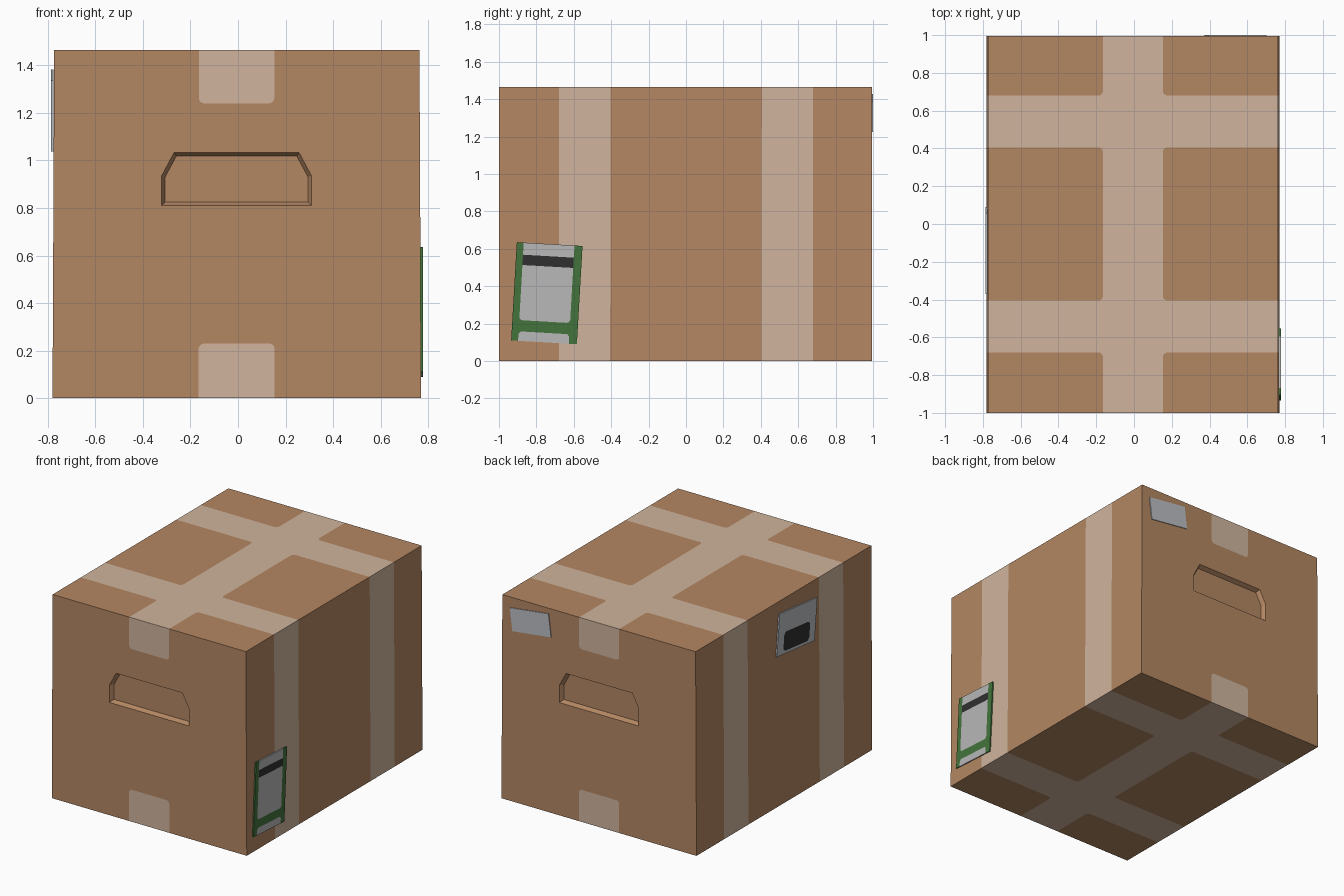
import bpy, bmesh, math
from mathutils import Vector, Matrix

if "Cube" in bpy.data.objects:
    bpy.data.objects.remove(bpy.data.objects["Cube"])


def material(name, r, g, b):
    lin = [((c / 255 + 0.055) / 1.055) ** 2.4 for c in (r, g, b)]
    m = bpy.data.materials.new(name)
    m.diffuse_color = (*lin, 1)
    m.use_nodes = True
    m.node_tree.nodes["Principled BSDF"].inputs["Base Color"].default_value = m.diffuse_color
    return m


cardboard = material("cardboard", 180, 135, 99)
tape = material("packing_tape", 208, 181, 157)
white = material("label_white", 184, 184, 184)
green = material("label_green", 67, 116, 60)
dark = material("label_dark", 48, 48, 48)
grey = material("label_grey", 187, 190, 196)


def block(lo, hi):
    bm = bmesh.new()
    bmesh.ops.create_cube(bm, size=1)
    for v in bm.verts:
        v.co = [hi[i] if v.co[i] > 0 else lo[i] for i in range(3)]
    return bm


def slice_at(bm, axis, values):
    n = Vector([float(i == axis) for i in range(3)])
    for d in values:
        bmesh.ops.bisect_plane(bm, geom=bm.verts[:] + bm.edges[:] + bm.faces[:],
                               plane_co=n * d, plane_no=n, dist=1e-5)
    bm.normal_update()


def round_corner(bm, p, a, b, r, old, new):
    """Trim the corner p of a face of material old (a, b point into it)."""
    p, a, b = Vector(p), Vector(a), Vector(b)
    axis = a.cross(b)
    bm.normal_update()
    for f in bm.faces:
        d = f.calc_center_median() - p
        if (f.material_index == old and abs(f.normal.dot(axis)) > 0.9
                and d.dot(a) > 0 and d.dot(b) > 0
                and any((v.co - p).length < 1e-4 for v in f.verts)):
            break
    else:
        return
    for t in (15, 45, 75):
        t = math.radians(t)
        n = -(a * math.cos(t) + b * math.sin(t))
        co = p + (a + b) * r + n * r
        res = bmesh.ops.bisect_plane(bm, geom=[f] + f.edges[:] + f.verts[:],
                                     plane_co=co, plane_no=n, dist=1e-6)
        for g in [e for e in res["geom"] if isinstance(e, bmesh.types.BMFace)]:
            if (g.calc_center_median() - co).dot(n) > 0:
                g.material_index = new
            else:
                f = g


def finish(bm, name, mats):
    me = bpy.data.meshes.new(name)
    bm.normal_update()
    bm.to_mesh(me)
    bm.free()
    for m in mats:
        me.materials.append(m)
    ob = bpy.data.objects.new(name, me)
    bpy.context.collection.objects.link(ob)
    return ob


# Carton with flush tape bands
XC, HW, Y0, Y1, H = -0.006, 0.16, -1.0, 0.995, 1.465
IN, OUT, LOW, HIGH = 0.405, 0.68, 0.23, 1.24
bm = block((-0.78, Y0, 0), (0.77, Y1, H))
slice_at(bm, 0, (XC - HW, XC + HW))
slice_at(bm, 1, (-OUT, -IN, IN, OUT))
slice_at(bm, 2, (LOW, HIGH))
for f in bm.faces:
    c, n = f.calc_center_median(), f.normal
    lengthwise = abs(c.x - XC) < HW
    cross = IN < abs(c.y) < OUT
    if abs(n.z) > 0.5:
        f.material_index = int(lengthwise or cross)
    elif abs(n.x) > 0.5:
        f.material_index = int(cross)
    else:
        f.material_index = int(lengthwise and not LOW < c.z < HIGH)
for s in (-1, 1):
    x = XC + s * HW
    # rounded cardboard corners where the bands cross
    for z in (0, H):
        for y, d in ((-OUT, -1), (-IN, 1), (IN, -1), (OUT, 1)):
            round_corner(bm, (x, y, z), (s, 0, 0), (0, d, 0), 0.025, 0, 1)
    # rounded tape ends on front and back
    for y in (Y0, Y1):
        for z, d in ((LOW, -1), (HIGH, 1)):
            round_corner(bm, (x, y, z), (-s, 0, 0), (0, 0, d), 0.025, 1, 0)
# slight taper toward the top
for v in bm.verts:
    v.co.x = XC + (v.co.x - XC) * (1 - 0.009 * v.co.z / H)
carton = finish(bm, "carton", (cardboard, tape))

# Hand-hold recesses on front and back, cut with a tapered profile
OUTER = [(-0.315, 0.81), (0.315, 0.81), (0.315, 0.935), (0.263, 1.033), (-0.263, 1.033), (-0.315, 0.935)]
INNER = [(-0.3, 0.825), (0.3, 0.825), (0.3, 0.931), (0.253, 1.018), (-0.253, 1.018), (-0.3, 0.931)]
DEPTH = 0.03
bm = bmesh.new()
for face_y, s in ((Y0, 1), (Y1, -1)):
    rings = [[bm.verts.new((x + XC, y, z)) for x, z in prof] for prof, y in
             ((OUTER, face_y - s * 0.05), (OUTER, face_y), (INNER, face_y + s * DEPTH))]
    for r0, r1 in zip(rings, rings[1:]):
        for i in range(6):
            j = (i + 1) % 6
            bm.faces.new((r0[i], r0[j], r1[j], r1[i]))
    bm.faces.new(rings[0])
    bm.faces.new(rings[-1])
bmesh.ops.recalc_face_normals(bm, faces=bm.faces[:])
cutter = finish(bm, "hand_hold_cutter", (cardboard,))
cutter.hide_render = True
mod = carton.modifiers.new("hand_holds", "BOOLEAN")
mod.operation, mod.solver, mod.object = "DIFFERENCE", "EXACT", cutter
bpy.context.view_layer.objects.active = carton
bpy.ops.object.modifier_apply(modifier=mod.name)
bpy.data.objects.remove(cutter)


def label(name, centre, u, n, w, h, t, angle, mats, us=(), vs=(), rule=None, rounds=(), r=0.02):
    """Thin plate on a wall: u is its right-hand direction, n points outward."""
    bm = block((-w / 2, -h / 2, 0), (w / 2, h / 2, t))
    slice_at(bm, 0, us)
    slice_at(bm, 1, vs)
    if rule:
        for f in bm.faces:
            f.material_index = rule(*f.calc_center_median().xy)
    for x, y, a, b, old, new in rounds:
        round_corner(bm, (x, y, t), (a, 0, 0), (0, b, 0), r, old, new)
    frame = Matrix((u, (0, 0, 1), n)).transposed().to_4x4()
    bm.transform(Matrix.Translation(centre) @ frame @ Matrix.Rotation(math.radians(angle), 4, "Z"))
    return finish(bm, name, mats)


# Shipping label on the right side: green frame, white fields, dark bar
UL, UR = -0.139, 0.133
V = (0.198, 0.143, -0.152, -0.212)


def shipping_rule(x, y):
    if not UL < x < UR or V[3] < y < V[2]:
        return 0
    return 2 if V[1] < y < V[0] else 1


label("shipping_label", (0.768, -0.744, 0.3625), (0, 1, 0), (1, 0, 0), 0.352, 0.526, 0.0095, -3.3,
      (green, white, dark), (UL, UR), V, shipping_rule,
      [(x, y, a, b, 1, 0) for x, a in ((UL, 1), (UR, -1)) for y, b in ((V[2], 1), (V[3], -1))])

# Left side label with a dark rounded patch
PU, PV = (-0.145, 0.15), (-0.13, 0.005)
label("side_label", (-0.776, -0.14, 1.21), (0, -1, 0), (-1, 0, 0), 0.43, 0.30, 0.0095, -6,
      (grey, dark), PU, PV, lambda x, y: int(PU[0] < x < PU[1] and PV[0] < y < PV[1]),
      [(x, y, a, b, 1, 0) for x, a in zip(PU, (1, -1)) for y, b in zip(PV, (1, -1))], 0.03)

# Plain label on the back
label("back_label", (0.537, Y1, 1.326), (-1, 0, 0), (0, 1, 0), 0.31, 0.165, 0.005, 7, (grey,))
